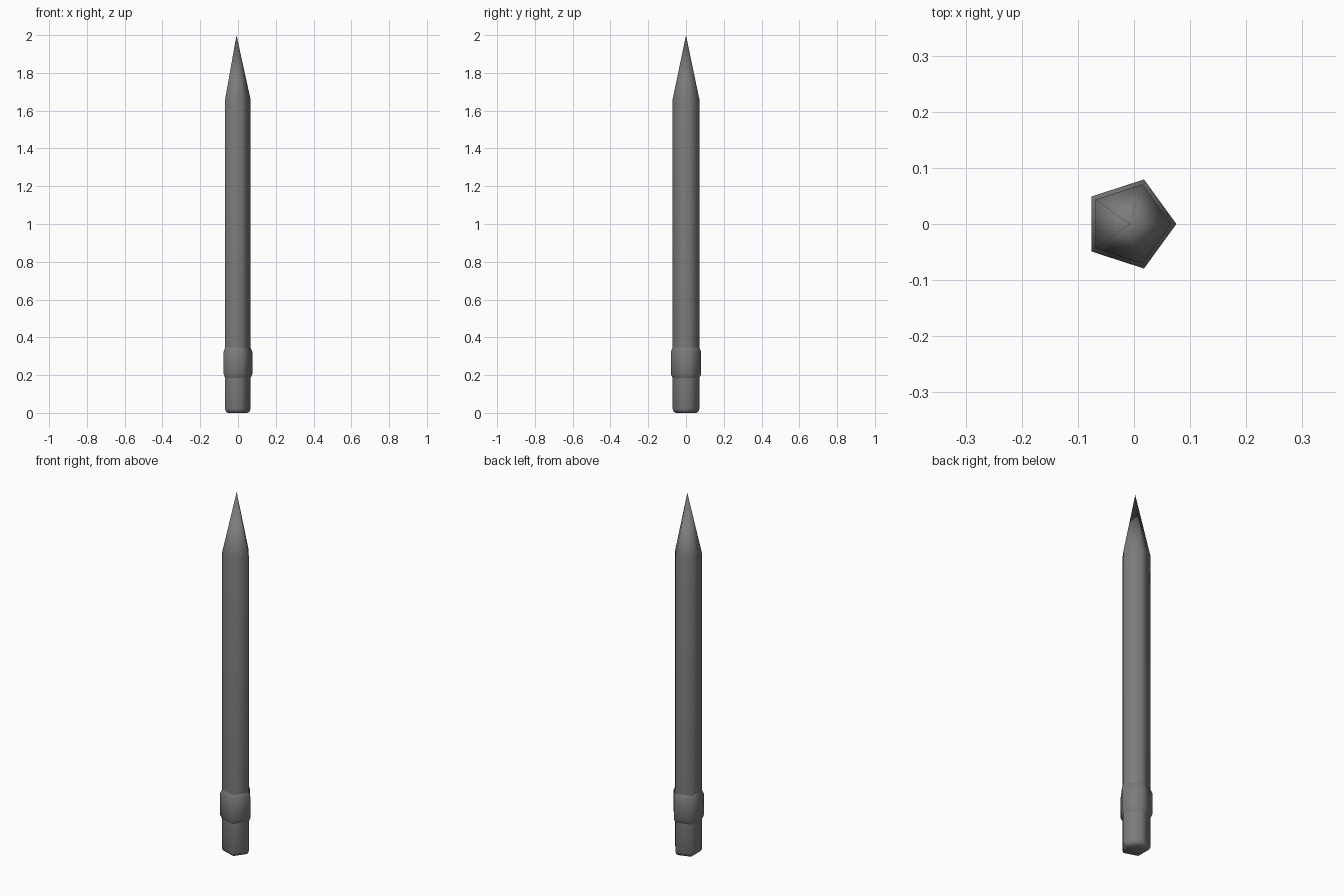
import bpy, bmesh, math

if "Cube" in bpy.data.objects:
    bpy.data.objects.remove(bpy.data.objects["Cube"])

SIDES = 5
CX = -0.008  # pentagon axis, so that the bounding box is centred on x = 0

grey = bpy.data.materials.new("grey")
grey.diffuse_color = (0.2, 0.2, 0.2, 1)
grey.use_nodes = True
grey.node_tree.nodes["Principled BSDF"].inputs["Base Color"].default_value = grey.diffuse_color


def lathe(name, profile, cap_bottom=False):
    """Five-sided tube through (radius, z) rings; radius 0 closes to a point."""
    bm = bmesh.new()
    rings = []
    for r, z in profile:
        if r == 0:
            rings.append([bm.verts.new((CX, 0, z))] * SIDES)
        else:
            angles = [2 * math.pi * i / SIDES for i in range(SIDES)]
            rings.append([bm.verts.new((CX + r * math.cos(a), r * math.sin(a), z)) for a in angles])
    for low, high in zip(rings, rings[1:]):
        for i in range(SIDES):
            j = (i + 1) % SIDES
            quad = [low[i], low[j], high[j], high[i]]
            bm.faces.new(list(dict.fromkeys(quad)))
    if cap_bottom:
        bm.faces.new(rings[0][::-1])
    for f in bm.faces:
        f.smooth = True
    mesh = bpy.data.meshes.new(name)
    bm.to_mesh(mesh)
    bm.free()
    mesh.materials.append(grey)
    obj = bpy.data.objects.new(name, mesh)
    bpy.context.collection.objects.link(obj)
    return obj


# Eraser with a small chamfer at the bottom
lathe("eraser", [(0.058, 0), (0.07, 0.008), (0.0745, 0.022), (0.0745, 0.19)], cap_bottom=True)
# Ferrule band, slightly wider with bevelled rims
lathe("ferrule", [(0.0745, 0.185), (0.0835, 0.205), (0.0835, 0.325), (0.0745, 0.345)])
# Shaft and sharpened tip
lathe("shaft_and_tip", [(0.0745, 0.34), (0.0745, 1.66), (0, 2.0)])
